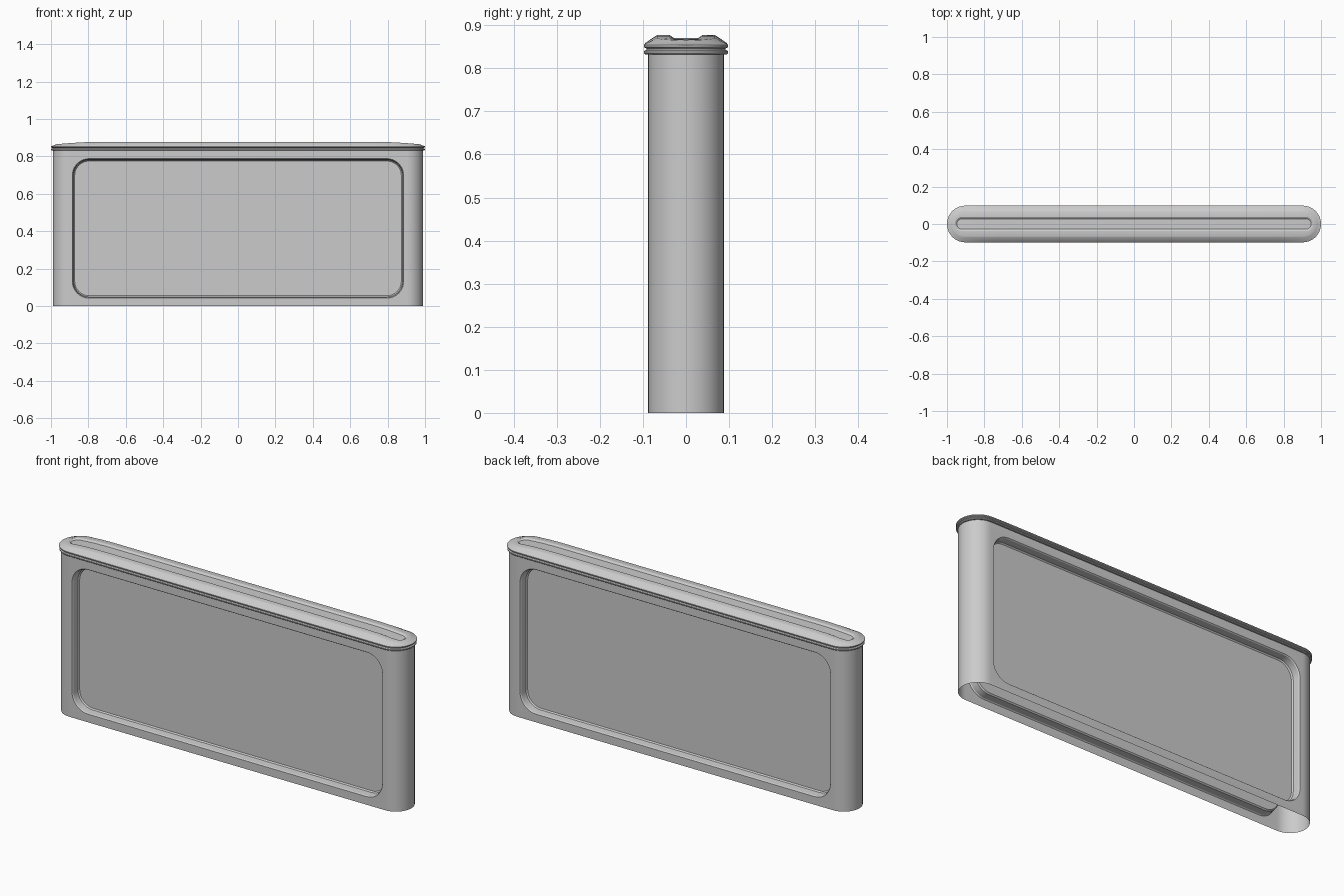
import bpy, bmesh, math

if "Cube" in bpy.data.objects:
    bpy.data.objects.remove(bpy.data.objects["Cube"])


def stadium(hx, hy, arc=12, straight=24):
    """Closed pill outline, starting at the right tip, symmetric in y."""
    c = hx - hy
    up = [(c + hy * math.cos(a), hy * math.sin(a))
          for a in (math.pi / 2 * i / arc for i in range(1, arc + 1))]
    mid = [(c - 2 * c * i / straight, hy) for i in range(1, straight)]
    up = up + mid + [(-x, y) for x, y in reversed(up)]
    return [(hx, 0)] + up + [(-hx, 0)] + [(x, -y) for x, y in reversed(up)]


def rounded_rect(hx, z0, z1, r, seg=10):
    pts = []
    for k, (cx, cz) in enumerate([(hx - r, z1 - r), (r - hx, z1 - r),
                                  (r - hx, z0 + r), (hx - r, z0 + r)]):
        for i in range(seg + 1):
            a = math.pi / 2 * (k + i / seg)
            pts.append((cx + r * math.cos(a), cz + r * math.sin(a)))
    return pts


def bridge(bm, a, b):
    n = len(a)
    for i in range(n):
        j = (i + 1) % n
        bm.faces.new((a[i], a[j], b[j], b[i]))


def finish(bm, name):
    bmesh.ops.remove_doubles(bm, verts=bm.verts, dist=1e-5)
    bmesh.ops.recalc_face_normals(bm, faces=bm.faces)
    mesh = bpy.data.meshes.new(name)
    bm.to_mesh(mesh)
    bm.free()
    ob = bpy.data.objects.new(name, mesh)
    bpy.context.collection.objects.link(ob)
    bpy.ops.object.select_all(action='DESELECT')
    ob.select_set(True)
    bpy.context.view_layer.objects.active = ob
    bpy.ops.object.shade_smooth_by_angle(angle=math.radians(30))


# Body: open-bottomed shell, round ends, recessed panel front and back
HX, HY, TOP = 0.99, 0.088, 0.835
C = HX - HY
bm = bmesh.new()
for s in (1, -1):
    # round end wall
    prev = None
    for i in range(25):
        a = math.pi * (i / 24 - 0.5)
        x, y = s * (C + HY * math.cos(a)), HY * math.sin(a)
        cur = [bm.verts.new((x, y, z)) for z in (0, TOP)]
        if prev:
            bm.faces.new((prev[0], cur[0], cur[1], prev[1]))
        prev = cur
    # recess steps: half width, bottom, top, corner radius, distance from centre
    steps = [(0.886, 0.042, 0.788, 0.09, HY), (0.882, 0.046, 0.784, 0.086, 0.083),
             (0.879, 0.049, 0.781, 0.083, 0.05), (0.873, 0.055, 0.775, 0.077, 0.044)]
    rings = [[bm.verts.new((x, s * y, z)) for x, z in rounded_rect(h, z0, z1, r)]
             for h, z0, z1, r, y in steps]
    for a, b in zip(rings, rings[1:]):
        bridge(bm, a, b)
    bm.faces.new(rings[-1])
    # flat face around the recess
    frame = [bm.verts.new((x, s * HY, z)) for x, z in
             ((-C, 0), (C, 0), (C, TOP), (-C, TOP))]
    edges = []
    for loop in (frame, rings[0]):
        for i, v in enumerate(loop):
            w = loop[(i + 1) % len(loop)]
            edges.append(bm.edges.get((v, w)) or bm.edges.new((v, w)))
    bmesh.ops.triangle_fill(bm, edges=edges, use_beauty=True,
                            normal=(0, s, 0))
finish(bm, "body")

# Lid: ribbed rim, bevelled top that droops at the ends, long central groove
profile = [(0.988, 0.086, 0.832), (0.996, 0.095, 0.832), (0.999, 0.098, 0.835),
           (0.999, 0.098, 0.840), (0.993, 0.092, 0.843), (0.993, 0.092, 0.846),
           (1.0, 0.098, 0.849), (1.0, 0.098, 0.854), (0.997, 0.094, 0.859),
           (0.977, 0.071, 0.875), (0.972, 0.066, 0.877), (0.957, 0.038, 0.877),
           (0.952, 0.033, 0.874), (0.947, 0.028, 0.870)]


def droop(x, z):
    t = max(0, (abs(x) - 0.78) / 0.2)
    return z - 0.013 * t ** 1.5 * min(1, max(0, (z - 0.854) / 0.016))


bm = bmesh.new()
rings = [[bm.verts.new((x, y, droop(x, z))) for x, y in stadium(hx, hy)]
         for hx, hy, z in profile]
for a, b in zip(rings, rings[1:]):
    bridge(bm, a, b)
floor, n = rings[-1], len(rings[-1])
for i in range(n // 2):
    ids = dict.fromkeys((i, i + 1, n - i - 1, (n - i) % n))
    bm.faces.new([floor[k] for k in ids])
finish(bm, "lid")
